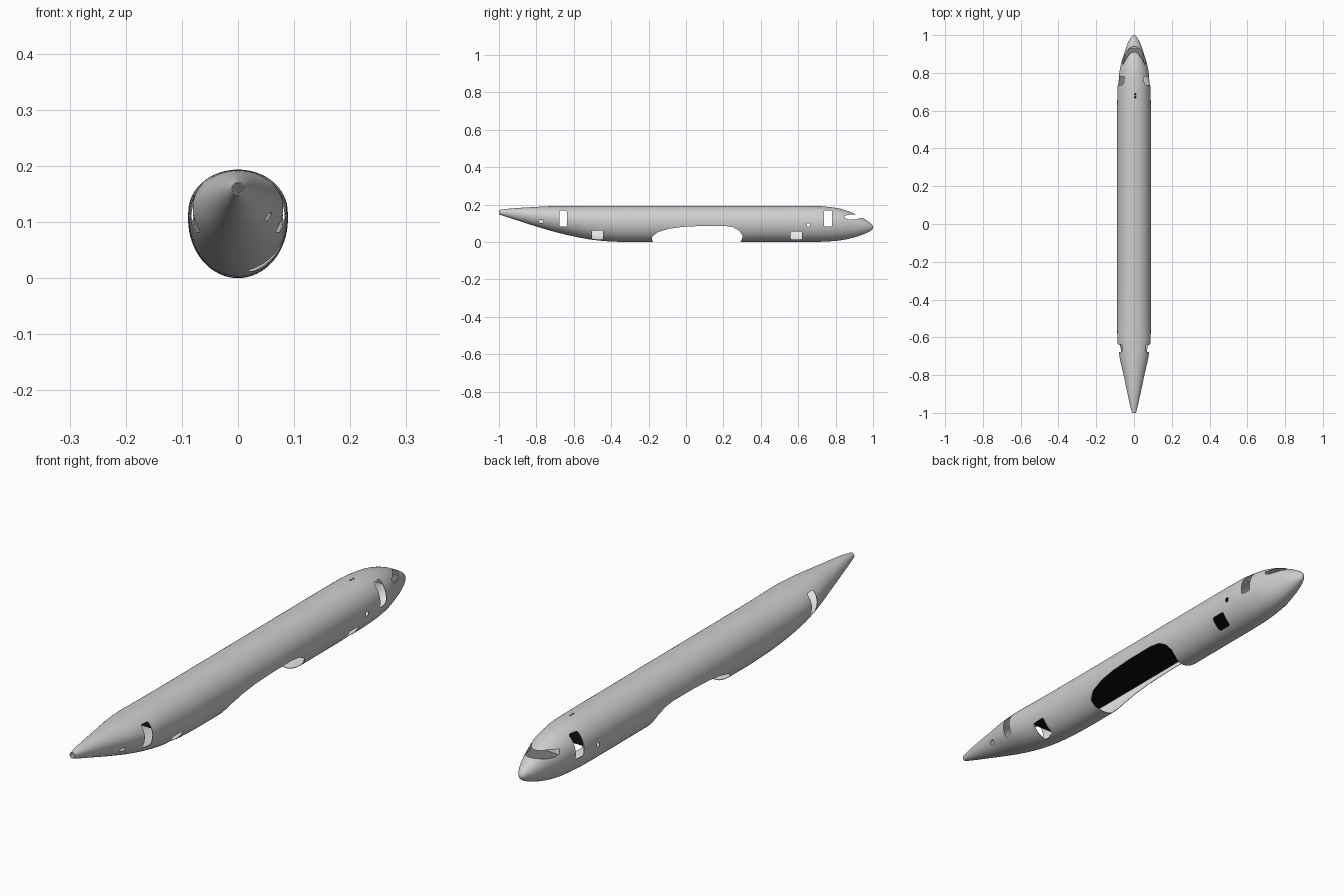
import bpy, bmesh, math
from mathutils import Vector

if "Cube" in bpy.data.objects:
    bpy.data.objects.remove(bpy.data.objects["Cube"])

def mat(name, rgb):
    m = bpy.data.materials.new(name)
    m.diffuse_color = (*rgb, 1)
    m.use_nodes = True
    m.node_tree.nodes["Principled BSDF"].inputs["Base Color"].default_value = m.diffuse_color
    return m

SKIN = mat("skin grey", (0.62, 0.62, 0.62))
INNER = mat("interior white", (0.86, 0.86, 0.86))
BLACK = mat("floor black", (0.004, 0.004, 0.005))
DARK = mat("cockpit dark grey", (0.2, 0.2, 0.2))

def make(name, bm, mats):
    me = bpy.data.meshes.new(name)
    bm.to_mesh(me)
    bm.free()
    ob = bpy.data.objects.new(name, me)
    bpy.context.collection.objects.link(ob)
    for m in mats:
        me.materials.append(m)
    return ob

# hull stations: y, bottom z, top z, half width
ST = [(-1, .148, .171, .011), (-.95, .131, .178, .023), (-.9, .115, .182, .034),
      (-.8, .083, .188, .055), (-.7, .054, .1925, .077), (-.6, .030, .1935, .0885),
      (-.5, .012, .1935, .089), (-.4, .003, .1935, .089), (-.3, 0, .1935, .089),
      (.6, 0, .1935, .089), (.7, .001, .1925, .088), (.8, .006, .183, .078),
      (.85, .013, .171, .068), (.9, .025, .152, .053), (.94, .038, .131, .040),
      (.97, .051, .113, .027), (.988, .061, .100, .016), (.997, .069, .090, .0085),
      (1.0, .0765, .0825, .0025)]

def tangent(i, k):
    # limited slopes keep the straight middle straight
    if i in (0, len(ST) - 1):
        j = 0 if i == 0 else i - 1
        return (ST[j + 1][k] - ST[j][k]) / (ST[j + 1][0] - ST[j][0])
    a = (ST[i][k] - ST[i - 1][k]) / (ST[i][0] - ST[i - 1][0])
    b = (ST[i + 1][k] - ST[i][k]) / (ST[i + 1][0] - ST[i][0])
    return 2 * a * b / (a + b) if a * b > 0 else 0

def stations():
    out = []
    for i in range(len(ST) - 1):
        h = ST[i + 1][0] - ST[i][0]
        n = 8 if h > .5 else (4 if h > .02 else 2)
        for s in range(n):
            t = s / n
            row = [ST[i][0] + h * t]
            for k in (1, 2, 3):
                row.append((2*t**3 - 3*t*t + 1) * ST[i][k] + (t**3 - 2*t*t + t) * h * tangent(i, k)
                           + (3*t*t - 2*t**3) * ST[i + 1][k] + (t**3 - t*t) * h * tangent(i + 1, k))
            out.append(row)
    return out + [list(ST[-1])]

# fuselage shell, open at the tail exhaust
N = 64
bm = bmesh.new()
rings = []
for y, zb, zt, w in stations():
    zm = zb + .543 * (zt - zb)
    ring = []
    for i in range(N):
        a = 2 * math.pi * i / N
        s = math.sin(a)
        ring.append(bm.verts.new((w * math.cos(a), y, zm + s * ((zt - zm) if s > 0 else (zm - zb)))))
    rings.append(ring)
for r, q in zip(rings, rings[1:]):
    for i in range(N):
        j = (i + 1) % N
        bm.faces.new((r[i], q[i], q[j], r[j]))
bm.faces.new(rings[-1])
bmesh.ops.recalc_face_normals(bm, faces=bm.faces[:])
bm.normal_update()
if any(f.normal.z < -.5 and f.calc_center_median().z > .17 for f in bm.faces):
    bmesh.ops.reverse_faces(bm, faces=bm.faces[:])
hull = make("fuselage", bm, [SKIN, INNER])

# cutters for all openings
cb = bmesh.new()

def prism(pts, x0, x1):
    a = [cb.verts.new((x0, y, z)) for y, z in pts]
    b = [cb.verts.new((x1, y, z)) for y, z in pts]
    cb.faces.new(a)
    cb.faces.new(b[::-1])
    for i in range(len(pts)):
        j = (i + 1) % len(pts)
        cb.faces.new((a[i], b[i], b[j], a[j]))

def opening(y0, y1, z0, z1, sides, c=.005):
    pts = [(y0 + c, z0), (y1 - c, z0), (y1, z0 + c), (y1, z1 - c),
           (y1 - c, z1), (y0 + c, z1), (y0, z1 - c), (y0, z0 + c)]
    for s in sides:
        prism(pts, *sorted((s * .02, s * .15)))

opening(.737, .78, .082, .169, (1, -1))         # front doors
opening(-.677, -.637, .082, .169, (1, -1))      # rear doors
opening(.56, .62, .013, .057, (1,))             # front cargo door
opening(-.503, -.443, .013, .063, (1,))         # rear cargo door
opening(.647, .662, .084, .1, (1, -1), .003)    # small hatches
opening(-.786, -.763, .103, .117, (1,), .003)
for y in (.672, .688):                          # roof antenna holes
    prism([(y - .004, .17), (y + .004, .17), (y + .004, .22), (y - .004, .22)], .002, .010)
# wing box cutout
prism([(-.165, -.02), (-.182, .012), (-.18, .03), (-.15, .053), (-.09, .071), (-.02, .081),
       (.08, .086), (.2, .087), (.25, .08), (.285, .06), (.302, .035), (.3, .018), (.28, -.02)], -.15, .15)
# windscreen
prism([(.845, .141), (.851, .128), (.872, .12), (.905, .122), (.96, .134),
       (.96, .150), (.915, .147), (.88, .146)], -.15, .15)
bmesh.ops.recalc_face_normals(cb, faces=cb.faces[:])
cutter = make("opening_cutter", cb, [SKIN])
cutter.hide_render = True

bpy.context.view_layer.objects.active = hull
hull.select_set(True)
sol = hull.modifiers.new("shell", 'SOLIDIFY')
sol.thickness = .002
sol.offset = -1
sol.material_offset = 1
bpy.ops.object.modifier_apply(modifier=sol.name)
cut = hull.modifiers.new("openings", 'BOOLEAN')
cut.operation = 'DIFFERENCE'
cut.solver = 'EXACT'
cut.object = cutter
bpy.ops.object.modifier_apply(modifier=cut.name)
bpy.data.objects.remove(cutter)
bpy.ops.object.shade_smooth_by_angle(angle=math.radians(35))

# flat inner panels: cabin floor and cockpit panel
def panel(name, pts, m):
    b = bmesh.new()
    b.faces.new([b.verts.new(p) for p in pts])
    return make(name, b, [m])

panel("cabin_floor", [(-.085, -.56, .102), (.085, -.56, .102), (.085, .71, .102), (-.085, .71, .102)], BLACK)
panel("cockpit_panel", [(-.06, .84, .117), (.06, .84, .117), (.036, .93, .117), (-.036, .93, .117)], DARK)
